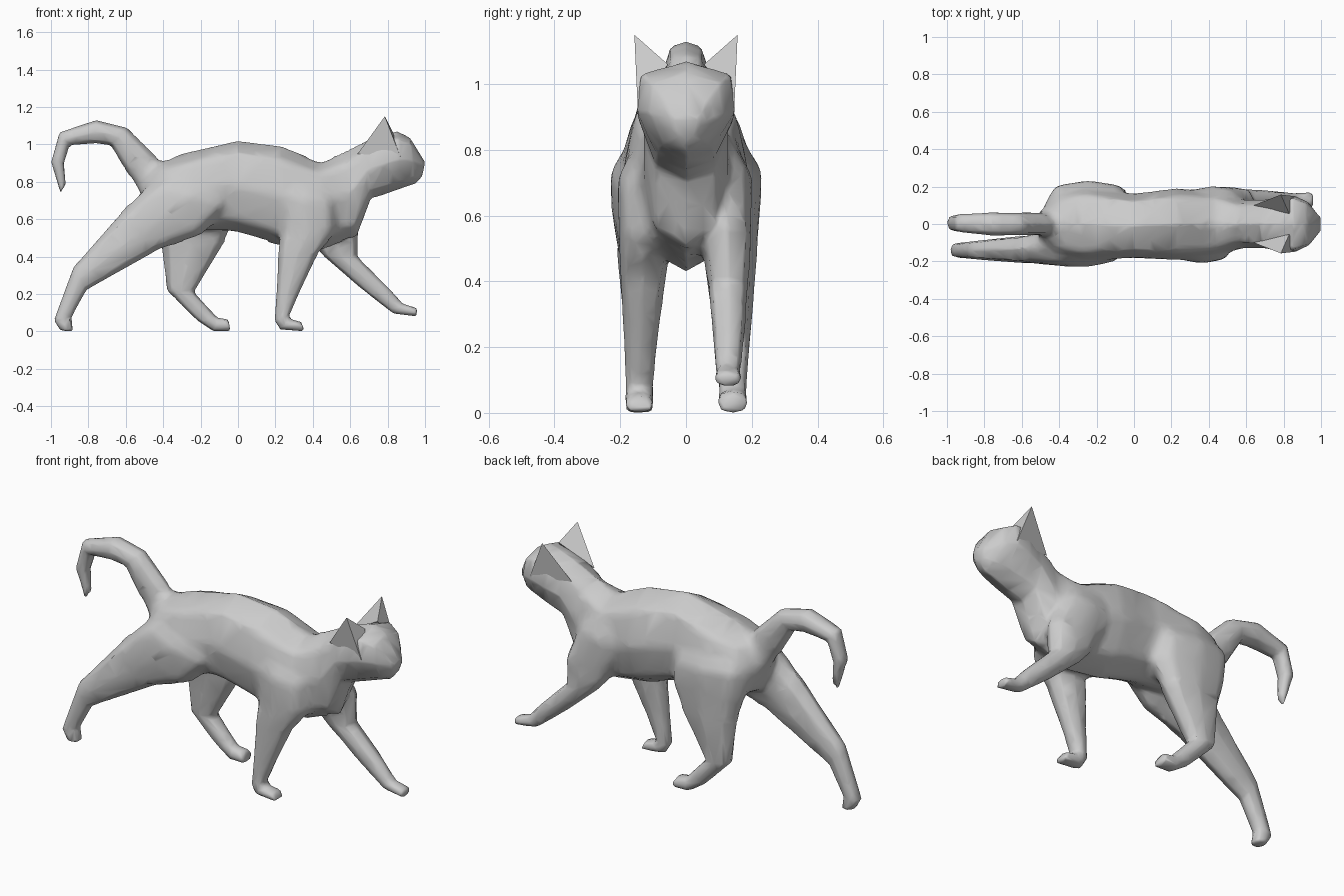
import bpy, bmesh
from math import sin, cos, pi, copysign
from mathutils import Vector


def select(obs):
    bpy.ops.object.select_all(action='DESELECT')
    for ob in obs:
        ob.select_set(True)
    bpy.context.view_layer.objects.active = obs[0]


def finish(name, bm):
    bmesh.ops.recalc_face_normals(bm, faces=bm.faces)
    me = bpy.data.meshes.new(name)
    bm.to_mesh(me)
    bm.free()
    ob = bpy.data.objects.new(name, me)
    bpy.context.collection.objects.link(ob)
    return ob


def loft(name, sections, n=8, boxy=1.0):
    """Each section: side-view edge points (x1, z1)-(x2, z2), centre y, half width, top-heaviness."""
    bm = bmesh.new()
    rings = []
    for x1, z1, x2, z2, y, w, *skew in sections:
        a, b = Vector((x1, y, z1)), Vector((x2, y, z2))
        mid, half = (a + b) / 2, (a - b) / 2
        k = skew[0] if skew else 0
        ring = []
        for i in range(n):
            c, s = [copysign(abs(f) ** boxy, f) if abs(f) > 1e-6 else 0
                    for f in (cos(2 * pi * i / n), sin(2 * pi * i / n))]
            p = mid + half * c
            p.y += w * s * (1 + k * c)
            ring.append(bm.verts.new(p))
        rings.append(ring)
    for r, s in zip(rings, rings[1:]):
        for i in range(n):
            j = (i + 1) % n
            bm.faces.new((r[i], r[j], s[j], s[i]))
    bm.faces.new(rings[0])
    bm.faces.new(rings[-1])
    return finish(name, bm)


# Torso, neck and wedge-shaped head in one skin
body = loft("cat_body", [
    (-0.44, 0.89, -0.53, 0.74, 0, 0.08),
    (-0.41, 0.91, -0.45, 0.58, 0, 0.165, 0.1),
    (-0.28, 0.955, -0.25, 0.54, 0, 0.205, 0.1),
    (0.0, 1.02, -0.02, 0.53, -0.01, 0.175),
    (0.23, 0.99, 0.22, 0.46, 0, 0.195, 0.1),
    (0.44, 0.905, 0.43, 0.43, 0, 0.175, 0.15),
    (0.55, 0.95, 0.635, 0.51, 0, 0.13, 0.05),
    (0.68, 1.015, 0.71, 0.71, 0, 0.13, 0.05),
    (0.77, 1.05, 0.79, 0.735, 0, 0.145, 0.25),
    (0.85, 1.07, 0.875, 0.765, 0, 0.15, 0.35),
    (0.92, 1.035, 0.95, 0.79, 0, 0.115, 0.35),
    (1.0, 0.905, 0.985, 0.83, 0, 0.04, 0.35),
], boxy=0.9)

# Curled tail
tail = loft("tail", [
    (-0.36, 0.86, -0.47, 0.68, 0, 0.06),
    (-0.41, 0.91, -0.53, 0.745, 0, 0.062),
    (-0.595, 1.09, -0.68, 0.995, 0, 0.06),
    (-0.76, 1.13, -0.76, 1.005, 0, 0.062),
    (-0.955, 1.065, -0.90, 0.995, 0.005, 0.05),
    (-1.0, 0.905, -0.93, 0.90, 0.005, 0.042),
    (-0.95, 0.74, -0.92, 0.79, 0.005, 0.022),
], boxy=0.85)

# Hind leg stretched back
hind_right = loft("right_hind_leg", [
    (-0.36, 0.87, -0.06, 0.83, -0.075, 0.07),
    (-0.46, 0.80, -0.04, 0.66, -0.112, 0.122),
    (-0.54, 0.735, -0.19, 0.51, -0.125, 0.105),
    (-0.66, 0.595, -0.41, 0.445, -0.135, 0.078),
    (-0.88, 0.345, -0.81, 0.22, -0.14, 0.05),
    (-0.985, 0.06, -0.89, 0.075, -0.14, 0.04),
    (-0.95, 0.005, -0.88, 0.0, -0.142, 0.042),
], boxy=0.8)

# Hind leg stepping forward
hind_left = loft("left_hind_leg", [
    (-0.38, 0.87, -0.08, 0.87, 0.075, 0.07),
    (-0.48, 0.75, -0.02, 0.73, 0.113, 0.122),
    (-0.46, 0.60, -0.01, 0.60, 0.13, 0.097),
    (-0.41, 0.45, -0.07, 0.48, 0.135, 0.08),
    (-0.38, 0.22, -0.235, 0.21, 0.142, 0.053),
    (-0.22, 0.06, -0.12, 0.085, 0.142, 0.042),
    (-0.13, 0.0, -0.115, 0.075, 0.142, 0.044),
    (-0.04, 0.0, -0.052, 0.065, 0.142, 0.046),
], boxy=0.8)

# Front leg planted
front_right = loft("right_front_leg", [
    (0.17, 0.89, 0.45, 0.84, -0.065, 0.06),
    (0.19, 0.74, 0.53, 0.69, -0.11, 0.103),
    (0.225, 0.58, 0.53, 0.53, -0.125, 0.083),
    (0.215, 0.42, 0.43, 0.42, -0.13, 0.07),
    (0.205, 0.21, 0.33, 0.21, -0.138, 0.05),
    (0.195, 0.06, 0.275, 0.085, -0.142, 0.042),
    (0.225, 0.01, 0.285, 0.065, -0.142, 0.044),
    (0.355, 0.0, 0.34, 0.05, -0.142, 0.044),
], boxy=0.8)

# Front leg reaching out
front_left = loft("left_front_leg", [
    (0.18, 0.86, 0.45, 0.87, 0.065, 0.06),
    (0.26, 0.68, 0.56, 0.76, 0.105, 0.1),
    (0.37, 0.50, 0.645, 0.56, 0.122, 0.08),
    (0.46, 0.40, 0.64, 0.40, 0.128, 0.062),
    (0.65, 0.235, 0.81, 0.23, 0.13, 0.048),
    (0.83, 0.095, 0.88, 0.15, 0.128, 0.037),
    (0.955, 0.08, 0.958, 0.125, 0.128, 0.042),
], boxy=0.8)

# Fuse everything into one skin and soften the shoulders, hips and tail root
select([body, tail, hind_right, hind_left, front_right, front_left])
bpy.ops.object.join()
remesh = body.modifiers.new("fuse", 'REMESH')
remesh.mode = 'VOXEL'
remesh.voxel_size = 0.012
bpy.ops.object.modifier_apply(modifier=remesh.name)
bm = bmesh.new()
bm.from_mesh(body.data)
joints = [v for v in bm.verts if -0.58 < v.co.x < 0.6 and 0.48 < v.co.z < 0.93]
for _ in range(25):
    bmesh.ops.smooth_vert(bm, verts=joints, factor=0.5,
                          use_axis_x=True, use_axis_y=True, use_axis_z=True)
bm.to_mesh(body.data)
bm.free()
thin = body.modifiers.new("simplify", 'DECIMATE')
thin.ratio = 0.08
bpy.ops.object.modifier_apply(modifier=thin.name)
bpy.ops.object.shade_smooth_by_angle(angle=1.2)

# Pointed ears
for side, label in ((-1, "right"), (1, "left")):
    bm = bmesh.new()
    base = [bm.verts.new((x, side * y, z)) for x, y, z in
            ((0.64, 0.10, 0.95), (0.87, 0.147, 0.93), (0.83, 0.055, 1.06))]
    tip = bm.verts.new((0.785, side * 0.157, 1.15))
    bm.faces.new(base)
    for i in range(3):
        bm.faces.new((base[i], base[(i + 1) % 3], tip))
    ear = finish(label + "_ear", bm)
    select([ear])
    bpy.ops.object.shade_smooth_by_angle(angle=0.6)
